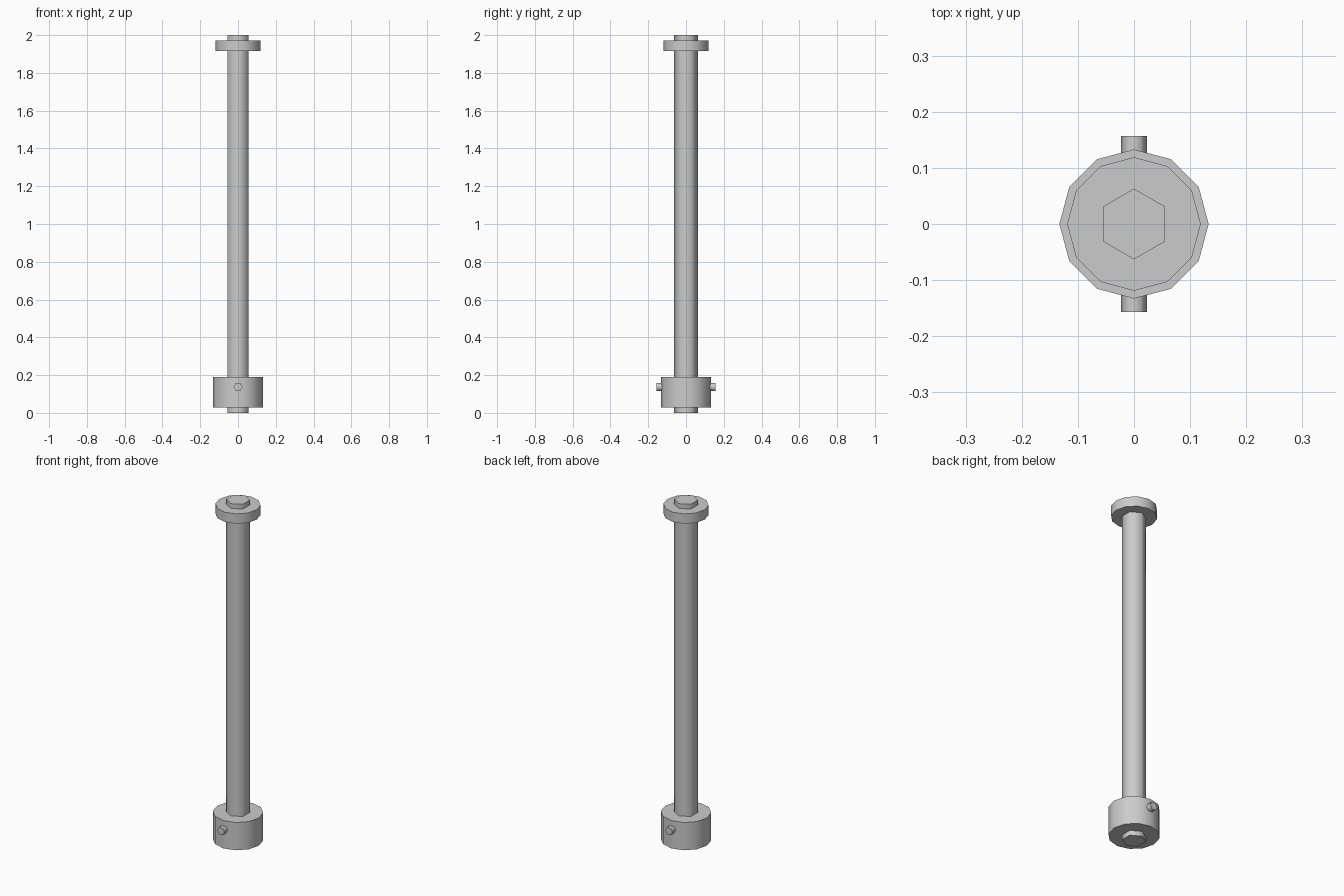
import bpy, bmesh
from math import cos, sin, tau, radians
from mathutils import Matrix

if "Cube" in bpy.data.objects:
    bpy.data.objects.remove(bpy.data.objects["Cube"])


def prism(name, sides, radius, lo, hi, phase=0.0, matrix=None):
    """Smooth-sided prism along z from lo to hi; first corner at angle phase."""
    bm = bmesh.new()
    rings = [[bm.verts.new((radius * cos(phase + tau * i / sides),
                            radius * sin(phase + tau * i / sides), z))
              for i in range(sides)] for z in (lo, hi)]
    bm.faces.new(rings[0][::-1])
    bm.faces.new(rings[1])
    for i in range(sides):
        j = (i + 1) % sides
        bm.faces.new((rings[0][i], rings[0][j], rings[1][j], rings[1][i]))
    if matrix:
        bm.transform(matrix)
    mesh = bpy.data.meshes.new(name)
    bm.to_mesh(mesh)
    bm.free()
    obj = bpy.data.objects.new(name, mesh)
    bpy.context.collection.objects.link(obj)
    # Smooth sides, sharp caps
    bpy.ops.object.select_all(action='DESELECT')
    obj.select_set(True)
    bpy.context.view_layer.objects.active = obj
    bpy.ops.object.shade_smooth_by_angle(angle=radians(75))
    return obj


# Long six-sided shaft with corners facing front and back
prism("shaft", 6, 0.063, 0, 2, phase=tau / 4)

# Thin flange near the top and thick collar near the bottom
prism("top_flange", 12, 0.119, 1.915, 1.972)
prism("bottom_collar", 12, 0.133, 0.028, 0.189)

# Cross pin through the collar, front to back
prism("cross_pin", 6, 0.0235, -0.157, 0.157,
      matrix=Matrix.Translation((0, 0, 0.137)) @ Matrix.Rotation(tau / 4, 4, 'X'))
